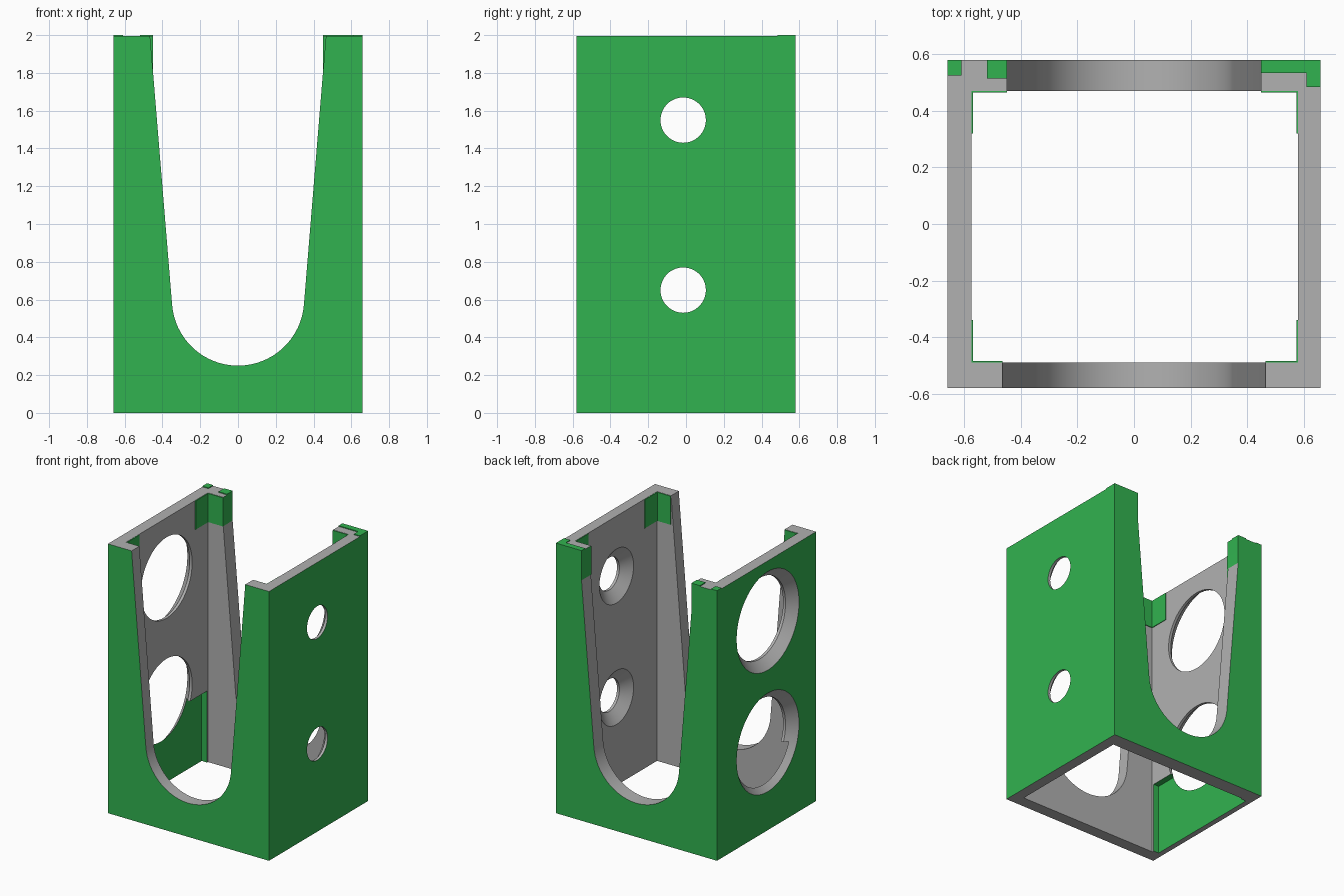
import bpy, bmesh, math
from mathutils import Vector

if "Cube" in bpy.data.objects:
    bpy.data.objects.remove(bpy.data.objects["Cube"])


def material(name, rgb):
    m = bpy.data.materials.new(name)
    m.diffuse_color = (*rgb, 1)
    m.use_nodes = True
    m.node_tree.nodes["Principled BSDF"].inputs["Base Color"].default_value = m.diffuse_color
    return m


GREEN = material("green", (0.031, 0.45, 0.08))
GREY = material("grey", (0.44, 0.44, 0.44))


def new_object(name, bm, mat=None):
    bmesh.ops.recalc_face_normals(bm, faces=bm.faces)
    me = bpy.data.meshes.new(name)
    bm.to_mesh(me)
    bm.free()
    ob = bpy.data.objects.new(name, me)
    bpy.context.collection.objects.link(ob)
    if mat:
        me.materials.append(mat)
    return ob


def box(name, lo, hi, mat=None):
    bm = bmesh.new()
    bmesh.ops.create_cube(bm, size=1)
    for v in bm.verts:
        v.co = Vector([lo[i] + (v.co[i] + 0.5) * (hi[i] - lo[i]) for i in range(3)])
    return new_object(name, bm, mat)


def bore(name, profile, y, z, n=64):
    """Round cutter along x from (x, radius) pairs."""
    bm = bmesh.new()
    rings = [[bm.verts.new((x, y + r * math.cos(2 * math.pi * i / n),
                            z + r * math.sin(2 * math.pi * i / n)))
              for i in range(n)] for x, r in profile]
    for a, b in zip(rings, rings[1:]):
        for i in range(n):
            bm.faces.new((a[i], a[(i + 1) % n], b[(i + 1) % n], b[i]))
    bm.faces.new(rings[0])
    bm.faces.new(rings[-1])
    return new_object(name, bm)


def slot(name, y0, y1, side):
    """Tapered U cutter; side is the right edge above the arc."""
    r, zc = 0.35, 0.60
    tilt = math.radians(4.3)
    n = 32
    arc = [(r * math.sin(a), zc - r * math.cos(a))
           for a in [(math.pi / 2 - tilt) * (2 * i / n - 1) for i in range(n + 1)]]
    pts = [(-x, z) for x, z in reversed(side)] + arc + side
    bm = bmesh.new()
    front = bm.faces.new([bm.verts.new((x, y0, z)) for x, z in pts])
    ext = bmesh.ops.extrude_face_region(bm, geom=[front])
    bmesh.ops.translate(bm, vec=(0, y1 - y0, 0),
                        verts=[v for v in ext["geom"] if isinstance(v, bmesh.types.BMVert)])
    return new_object(name, bm)


# Square tube body and its cutters
TOP = 1.994
body = box("body", (-0.66, -0.58, 0), (0.66, 0.58, TOP))
cutters = [
    box("cavity", (-0.575, -0.49, -0.2), (0.58, 0.47, 2.2)),
    box("lower_recess", (-0.62, -0.475, -0.1), (-0.5, 0.46, 0.53)),
    slot("front_slot", -0.7, -0.3, [(0.466, 2.0), (0.466, 2.2)]),
    slot("back_slot", 0.3, 0.7, [(0.45, 1.78), (0.45, 2.2)]),
]
for z in (0.65, 1.55):
    # screw holes with inner countersink, and wide access holes opposite
    cutters.append(bore("screw_hole", [(0.7, 0.12), (0.64, 0.12), (0.58, 0.20), (0.5, 0.20)], -0.015, z))
    cutters.append(bore("access_hole", [(-0.7, 0.365), (-0.66, 0.365), (-0.595, 0.30), (-0.5, 0.30)], -0.015, z))
for c in cutters:
    c.hide_render = True
    mod = body.modifiers.new(c.name, "BOOLEAN")
    mod.operation = "DIFFERENCE"
    mod.solver = "EXACT"
    mod.object = c

bpy.context.view_layer.update()
deps = bpy.context.evaluated_depsgraph_get()
body_mesh = bpy.data.meshes.new_from_object(body.evaluated_get(deps))
body.modifiers.clear()
body.data = body_mesh
for c in cutters:
    bpy.data.objects.remove(c)
body_mesh.materials.clear()
body_mesh.materials.append(GREEN)
body_mesh.materials.append(GREY)

# Green outside, recess and upper back slot edges; grey elsewhere
for p in body_mesh.polygons:
    c, n = p.center, p.normal
    outside = (abs(c.x) > 0.658 and abs(n.x) > 0.9) or (abs(c.y) > 0.578 and abs(n.y) > 0.9)
    in_recess = -0.63 < c.x < -0.577 and c.z < 0.54 and (
        (n.x > 0.9 and c.x < -0.615)
        or (abs(n.y) > 0.9 and abs(c.y) > 0.44)
        or (n.z < -0.9 and c.z > 0.52))
    slot_top = c.y > 0.4 and c.z > 1.8 and abs(n.x) > 0.99 and abs(c.x) < 0.47
    p.material_index = 0 if outside or in_recess or slot_top else 1

bpy.ops.object.select_all(action="DESELECT")
body.select_set(True)
bpy.context.view_layer.objects.active = body
bpy.ops.object.shade_smooth_by_angle(angle=math.radians(30))

# Thin green pads lining the upper inside corners
for sx, xw in ((-1, -0.575), (1, 0.58)):
    for sy, yw in ((-1, -0.49), (1, 0.47)):
        xs = sorted((xw, xw - sx * 0.005))
        ys = sorted((yw, yw - sy * 0.15))
        box("corner_side_pad", (xs[0], ys[0], 1.78), (xs[1], ys[1], TOP - 0.002), GREEN)
        xs = sorted((xw, sx * (0.466 if sy < 0 else 0.45)))
        ys = sorted((yw, yw - sy * 0.005))
        box("corner_end_pad", (xs[0], ys[0], 1.78), (xs[1], ys[1], TOP - 0.002), GREEN)

# Green plates on the back corners of the top rim
for x0, x1, y0 in ((-0.66, -0.61, 0.525), (-0.52, -0.45, 0.515),
                   (0.45, 0.61, 0.535), (0.61, 0.66, 0.485)):
    box("rim_plate", (x0, y0, TOP), (x1, 0.58, 2.0), GREEN)
